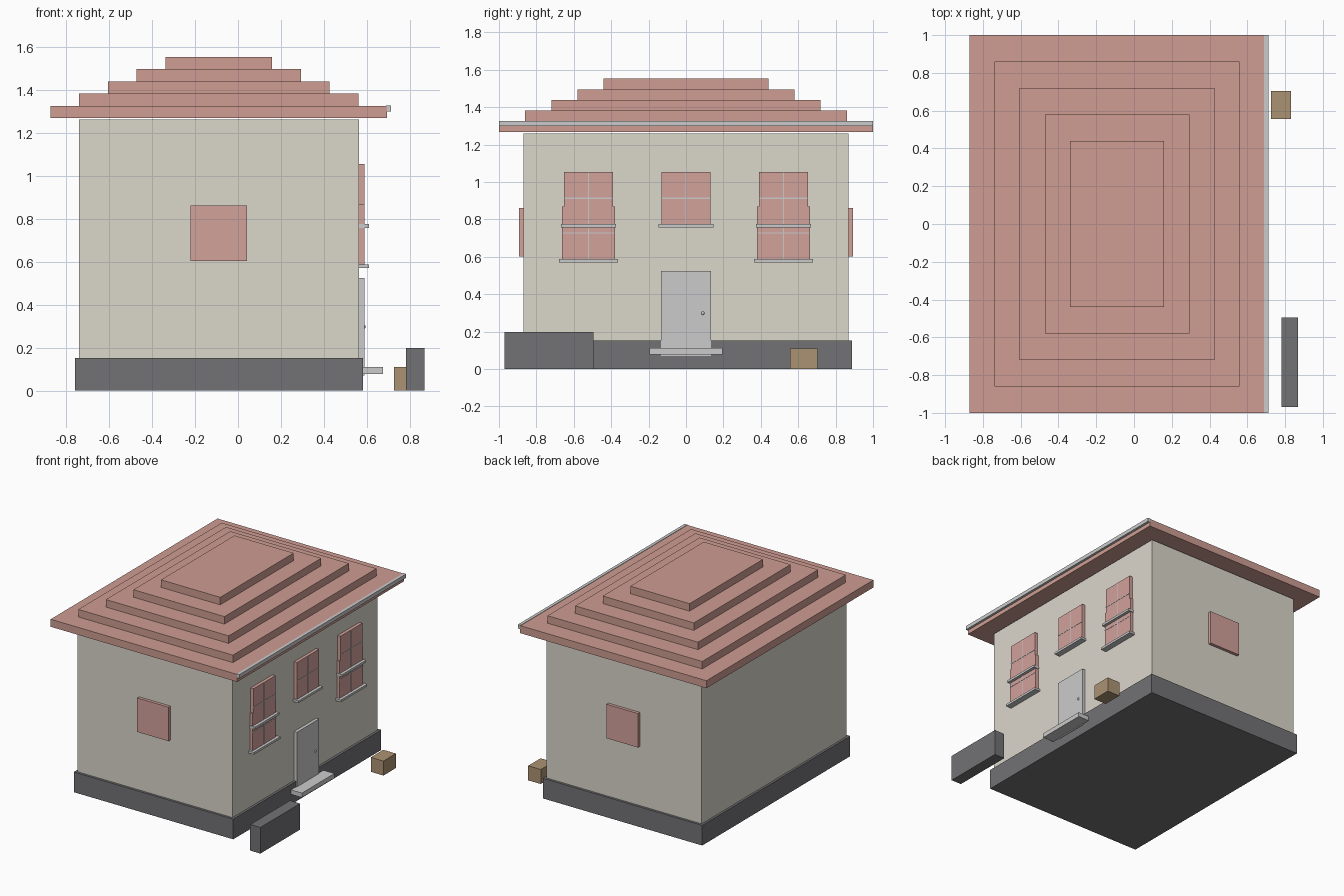
import bpy
import bmesh
from mathutils import Matrix, Vector

if "Cube" in bpy.data.objects:
    bpy.data.objects.remove(bpy.data.objects["Cube"])


def mat(name, rgb):
    m = bpy.data.materials.new(name)
    m.diffuse_color = (*rgb, 1)
    m.use_nodes = True
    m.node_tree.nodes["Principled BSDF"].inputs["Base Color"].default_value = m.diffuse_color
    return m


CREAM = mat("cream", (0.71, 0.68, 0.60))
ROOF = mat("roof_red", (0.62, 0.34, 0.29))
GLASS = mat("window_pink", (0.65, 0.36, 0.33))
DARK = mat("dark_grey", (0.17, 0.17, 0.18))
TAN = mat("tan", (0.41, 0.29, 0.17))


def box(name, x, y, z, material=None):
    """Axis-aligned box from (min, max) ranges."""
    lo, hi = Vector((x[0], y[0], z[0])), Vector((x[1], y[1], z[1]))
    bm = bmesh.new()
    bmesh.ops.create_cube(bm, size=1, matrix=Matrix.Translation((lo + hi) / 2)
                          @ Matrix.Diagonal((*(hi - lo), 1)))
    me = bpy.data.meshes.new(name)
    bm.to_mesh(me)
    bm.free()
    ob = bpy.data.objects.new(name, me)
    bpy.context.collection.objects.link(ob)
    if material:
        me.materials.append(material)
    return ob


# Body
box("plinth", (-0.757, 0.581), (-0.887, 0.887), (0, 0.153), DARK)
box("walls", (-0.74, 0.563), (-0.869, 0.869), (0.153, 1.26), CREAM)

# Stepped roof, each tier inset evenly
for i in range(5):
    d, z = 0.1335 * i, 1.267 + 0.057 * i
    box(f"roof_tier_{i + 1}", (-0.872 + d, 0.693 - d),
        (-1 + 0.14 * i, 1 - 0.14 * i), (z, z + 0.057), ROOF)
box("gutter", (0.688, 0.711), (-1, 1), (1.298, 1.327))

# End wall windows
for side, s in (("front", -1), ("back", 1)):
    box(f"{side}_window", (-0.221, 0.042), sorted((s * 0.86, s * 0.892)),
        (0.602, 0.86), GLASS)

# Windows on the entrance side
FACE = (0.556, 0.587)


def window(name, cy, half, z0, z1, sill_half):
    box(name, FACE, (cy - half, cy + half), (z0, z1), GLASS)
    box(name + "_sill", (0.56, 0.609), (cy - sill_half, cy + sill_half),
        (z0 - 0.014, z0 + 0.003))
    # Thin glazing bars
    bar = (0.58, 0.589)
    box(name + "_bar_v", bar, (cy - 0.003, cy + 0.003), (z0, z1))
    box(name + "_bar_h", bar, (cy - half, cy + half),
        ((z0 + z1) / 2 - 0.003, (z0 + z1) / 2 + 0.003))


for i, cy in enumerate((-0.521, 0, 0.521)):
    window(f"upper_window_{i + 1}", cy, 0.131, 0.771, 1.054, 0.146)
    if cy:
        window(f"lower_window_{i + 1}", cy, 0.141, 0.584, 0.868, 0.158)

# Door, knob and step
box("door", FACE, (-0.133, 0.133), (0.07, 0.525))
bpy.ops.mesh.primitive_uv_sphere_add(segments=12, ring_count=8, radius=0.009,
                                     location=(0.585, 0.09, 0.298))
bpy.context.object.name = "door_knob"
bpy.ops.object.shade_smooth()
box("door_step", (0.575, 0.673), (-0.195, 0.195), (0.077, 0.111))

# Yard items
box("low_wall", (0.782, 0.867), (-0.97, -0.494), (0, 0.198), DARK)
box("crate", (0.726, 0.832), (0.555, 0.704), (0, 0.11), TAN)
